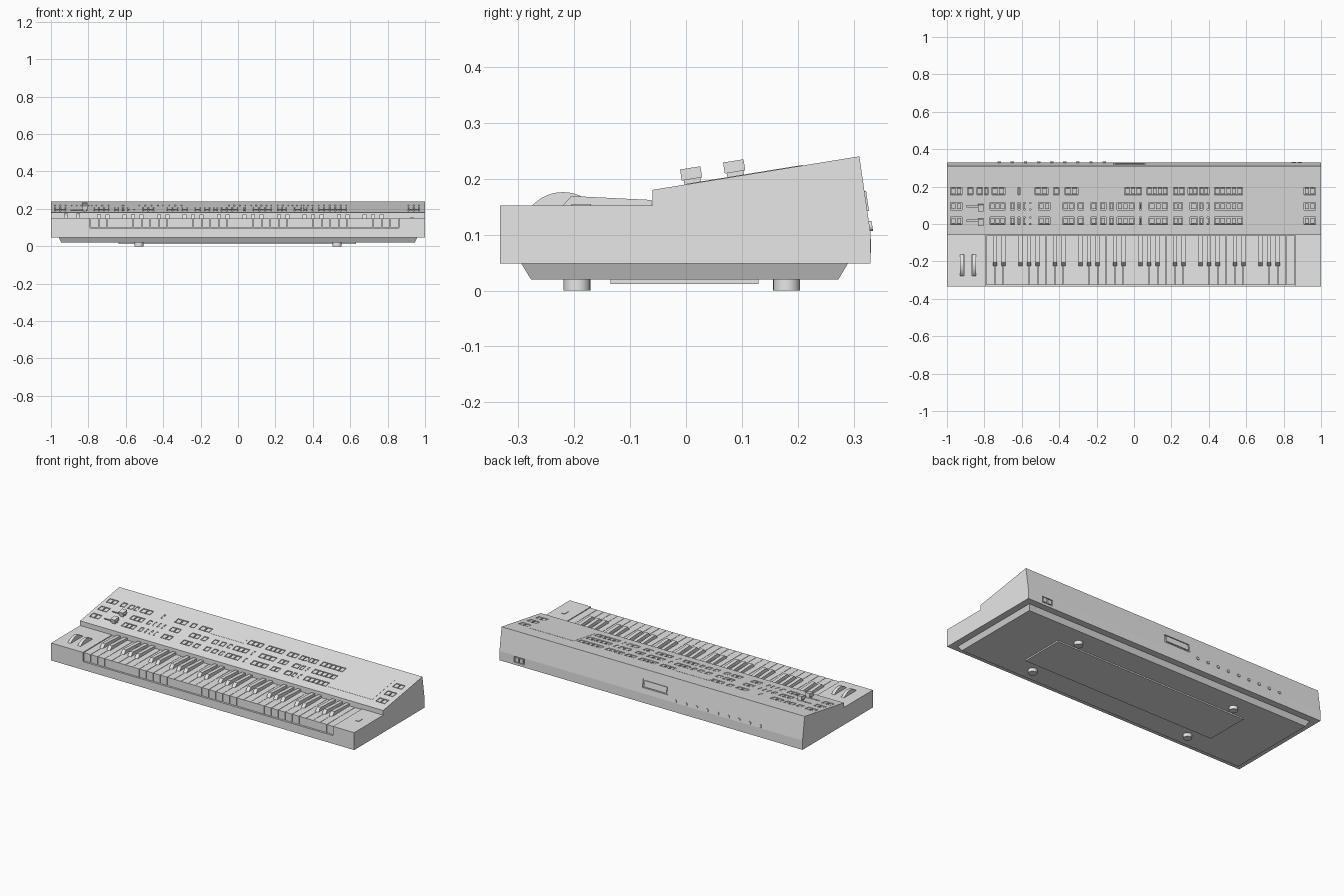
import bpy, bmesh, math
from mathutils import Matrix, Vector

if "Cube" in bpy.data.objects:
    bpy.data.objects.remove(bpy.data.objects["Cube"])

grey = bpy.data.materials.new("light grey")
grey.use_nodes = True
colour = (0.8, 0.8, 0.8, 1)
grey.diffuse_color = colour
grey.node_tree.nodes["Principled BSDF"].inputs["Base Color"].default_value = colour

TILT = math.atan2(0.06, 0.37)
BACK_TILT = math.atan2(0.02, 0.137)


def finish(name, bm, smooth=False):
    bmesh.ops.recalc_face_normals(bm, faces=bm.faces)
    mesh = bpy.data.meshes.new(name)
    bm.to_mesh(mesh)
    bm.free()
    mesh.materials.append(grey)
    obj = bpy.data.objects.new(name, mesh)
    bpy.context.collection.objects.link(obj)
    if smooth:
        bpy.ops.object.select_all(action="DESELECT")
        obj.select_set(True)
        bpy.context.view_layer.objects.active = obj
        bpy.ops.object.shade_smooth_by_angle()
    return obj


def box(bm, centre, size, tilt=0.0):
    matrix = Matrix.Translation(centre) @ Matrix.Rotation(tilt, 4, "X") @ Matrix.Diagonal((*size, 1))
    return bmesh.ops.create_cube(bm, size=1, matrix=matrix)["verts"]


def span(bm, x, y, z):
    """Box between low and high limits on each axis."""
    limits = (x, y, z)
    return box(bm, [sum(p) / 2 for p in limits], [p[1] - p[0] for p in limits])


def prism(bm, outline, x0, x1):
    """Side outline in (y, z) extruded along x."""
    face = bm.faces.new([bm.verts.new((x0, y, z)) for y, z in outline])
    new = bmesh.ops.extrude_face_region(bm, geom=[face])["geom"]
    moved = [v for v in new if isinstance(v, bmesh.types.BMVert)]
    bmesh.ops.translate(bm, verts=moved, vec=(x1 - x0, 0, 0))


def cylinder(bm, centre, radius, depth, axis="Z", sides=24, tilt=0.0):
    turn = {"Z": Matrix(), "X": Matrix.Rotation(math.pi / 2, 4, "Y"),
            "Y": Matrix.Rotation(math.pi / 2 + tilt, 4, "X")}[axis]
    bmesh.ops.create_cone(bm, cap_ends=True, segments=sides, radius1=radius, radius2=radius,
                          depth=depth, matrix=Matrix.Translation(centre) @ turn)


def panel_point(x, y, lift=0.0):
    """Point on the sloping control panel, lifted along its normal."""
    return Vector((x, y, 0.18 + (y + 0.06) * math.tan(TILT))) + lift * Vector((0, -math.sin(TILT), math.cos(TILT)))


def rear_point(x, z):
    return Vector((x, 0.33 - (z - 0.103) * math.tan(BACK_TILT), z))


# Control pocket limits along x, in hundredths, for each row
top_row = [(-98, -92), (-89, -86), (-84, -81), (-80, -78), (-76, -69), (-62, -61), (-53, -46), (-43, -40),
           (-37, -30), (-5, 4), (7, 18), (21, 27), (29, 34), (35, 40), (43, 58), (91, 97)]
low_row = [(-98, -92), (-77, -69), (-66, -64), (-62, -61), (-59, -58), (-56, -55), (-51, -45), (-38, -32),
           (-30, -27), (-23, -20), (-18, -15), (-13, -11), (-9, 0), (3, 4), (8, 18), (21, 26),
           (30, 34), (35, 37), (39, 40), (43, 58), (91, 97)]
rows = [(0.175, top_row), (0.094, low_row), (0.017, low_row)]
KEYS_LEFT, KEYS_RIGHT = -0.79, 0.86

# Case shell
bm = bmesh.new()
prism(bm, [(-0.333, 0.048), (-0.333, 0.152), (-0.06, 0.152), (-0.06, 0.18),
           (0.31, 0.24), (0.33, 0.103), (0.33, 0.048)], -1, 1)
case = finish("case", bm)

# Openings: key bed, control pockets, slider slots, wheel slots, disk slot
bm = bmesh.new()
span(bm, (KEYS_LEFT, KEYS_RIGHT), (-0.4, -0.058), (0.097, 0.165))
span(bm, (KEYS_LEFT, KEYS_RIGHT), (-0.4, -0.061), (0.16, 0.3))
buttons = bmesh.new()
for y, row in rows:
    for low, high in row:
        left, right = low / 100, high / 100
        box(bm, panel_point((left + right) / 2, y), (right - left, 0.04, 0.02), TILT)
        count = max(1, round((right - left) / 0.03))
        pitch = (right - left) / count
        for i in range(count):
            place = panel_point(left + (i + 0.5) * pitch, y, -0.006)
            box(buttons, place, (pitch * 0.75, 0.03, 0.01), TILT)
for y, row in rows[1:]:
    box(bm, panel_point(-0.85, y), (0.09, 0.008, 0.02), TILT)
for x in (-0.92, -0.855):
    span(bm, (x - 0.011, x + 0.011), (-0.278, -0.162), (0.12, 0.2))
box(bm, rear_point(-0.025, 0.16), (0.17, 0.012, 0.05), BACK_TILT)
box(bm, (0.87, 0.33, 0.08), (0.07, 0.016, 0.035))
cutter = finish("opening_cutter", bm)
cutter.hide_render = True
cut = case.modifiers.new("openings", "BOOLEAN")
cut.solver = "EXACT"
cut.object = cutter
cut.use_self = True
bpy.context.view_layer.objects.active = case
bpy.ops.object.modifier_apply(modifier=cut.name)
bpy.data.objects.remove(cutter)
finish("panel_buttons", buttons)

# Displays lying almost flush with the panel
bm = bmesh.new()
box(bm, panel_point(0.74, 0.105), (0.29, 0.21, 0.002), TILT)
box(bm, panel_point(-0.18, 0.175), (0.22, 0.05, 0.002), TILT)
finish("display_panels", bm)

# Slider knobs
bm = bmesh.new()
for y, row in rows[1:]:
    box(bm, panel_point(-0.82, y - 0.005, 0.002), (0.02, 0.03, 0.012), TILT)
    box(bm, panel_point(-0.82, y - 0.005, 0.018), (0.03, 0.037, 0.02), TILT)
finish("slider_knobs", bm)

# White keys
bm = bmesh.new()
WHITES = 36
pitch = (KEYS_RIGHT - KEYS_LEFT) / WHITES
for i in range(WHITES):
    x = KEYS_LEFT + i * pitch
    span(bm, (x + 0.001, x + pitch - 0.001), (-0.325, -0.0605), (0.099, 0.148))
finish("white_keys", bm)

# Black keys with sloping fronts
bm = bmesh.new()
for i in range(1, WHITES):
    if i % 7 not in (0, 3):
        x = KEYS_LEFT + i * pitch
        prism(bm, [(-0.225, 0.147), (-0.205, 0.169), (-0.062, 0.162), (-0.062, 0.147)], x - 0.011, x + 0.011)
finish("black_keys", bm)

# Pitch and modulation wheels
bm = bmesh.new()
for x in (-0.92, -0.855):
    cylinder(bm, (x, -0.22, 0.101), 0.075, 0.018, "X", 48)
finish("control_wheels", bm, True)

# Small switch beside the keys
bm = bmesh.new()
span(bm, (0.92, 0.94), (-0.205, -0.17), (0.15, 0.155))
finish("side_switch", bm)

# Tapered base and its access plate
bm = bmesh.new()
for v in span(bm, (-0.96, 0.96), (-0.295, 0.29), (0.02, 0.049)):
    if v.co.z < 0.03:
        v.co.x *= 0.985
        v.co.y *= 0.94
finish("base", bm)
bm = bmesh.new()
span(bm, (-0.64, 0.63), (-0.135, 0.13), (0.012, 0.021))
finish("access_plate", bm)

# Feet
bm = bmesh.new()
for x in (-0.53, 0.53):
    for y in (-0.195, 0.18):
        cylinder(bm, (x, y, 0.0105), 0.024, 0.021)
finish("feet", bm, True)

# Rear jacks, disk drive face and power socket
bm = bmesh.new()
for i in range(9):
    cylinder(bm, rear_point(-0.16 - i * 0.07, 0.115), 0.009, 0.01, "Y", 16, BACK_TILT)
finish("rear_jacks", bm, True)
bm = bmesh.new()
box(bm, rear_point(-0.025, 0.16), (0.15, 0.006, 0.036), BACK_TILT)
finish("disk_drive", bm)
bm = bmesh.new()
for x in (0.855, 0.885):
    box(bm, (x, 0.326, 0.08), (0.024, 0.01, 0.025))
finish("power_socket", bm)
